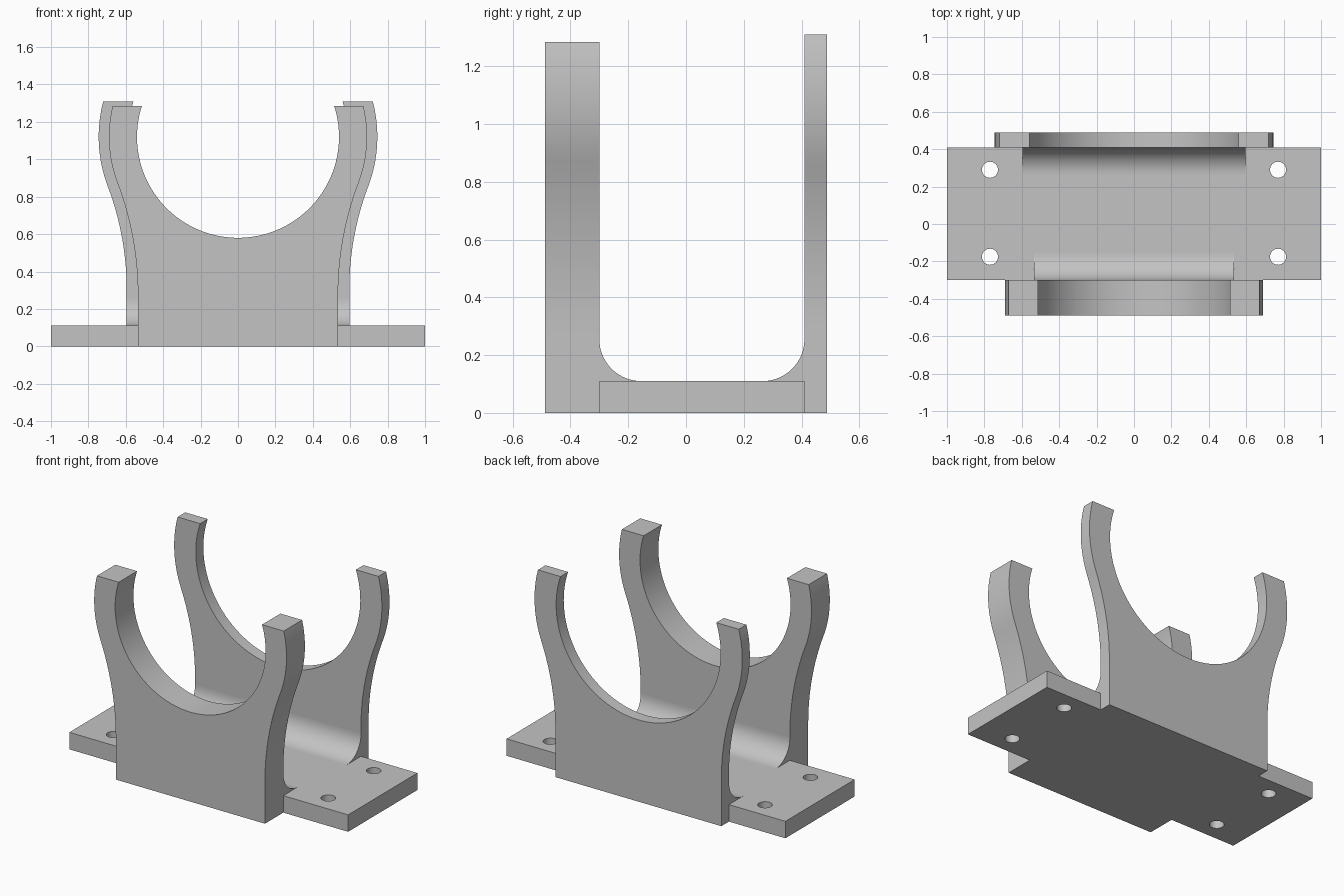
import bpy
import bmesh
import math
from mathutils import Vector

cube = bpy.data.objects.get("Cube")
if cube:
    bpy.data.objects.remove(cube, do_unlink=True)

# Single grey material
GREY = (0.55, 0.55, 0.55, 1.0)
grey = bpy.data.materials.new("plain grey")
grey.use_nodes = True
grey.diffuse_color = GREY
grey.node_tree.nodes["Principled BSDF"].inputs["Base Color"].default_value = GREY

AXIS_Z = 1.12               # height of the cradle axis
BASE_TOP = 0.11
Y_FRONT, Y_BACK = -0.30, 0.41   # inner faces of the two plates
FILLET = 0.145


def arc(cx, cy, r, start, end, steps):
    """Points on a circular arc, angles in radians."""
    angles = [start + (end - start) * i / steps for i in range(steps + 1)]
    return [(cx + r * math.cos(a), cy + r * math.sin(a)) for a in angles]


def prism(name, points, offset):
    """Extrude a closed outline along the offset vector."""
    bm = bmesh.new()
    face = bm.faces.new([bm.verts.new(p) for p in points])
    moved = bmesh.ops.extrude_face_region(bm, geom=[face])["geom"]
    verts = [v for v in moved if isinstance(v, bmesh.types.BMVert)]
    bmesh.ops.translate(bm, verts=verts, vec=Vector(offset))
    if face.is_valid and len(bm.faces) == len(points) + 1:
        bm.faces.new(face.verts)
    bmesh.ops.recalc_face_normals(bm, faces=bm.faces)
    mesh = bpy.data.meshes.new(name)
    bm.to_mesh(mesh)
    bm.free()
    mesh.materials.append(grey)
    obj = bpy.data.objects.new(name, mesh)
    bpy.context.collection.objects.link(obj)
    return obj


def select_only(obj):
    bpy.ops.object.select_all(action='DESELECT')
    obj.select_set(True)
    bpy.context.view_layer.objects.active = obj


def cradle_plate(name, y0, y1, bore, outer, half_width, top):
    """Upright plate with an open round bore and waisted sides."""
    rise = top - AXIS_Z
    # Concave flank, tangent to the outer circle and to the vertical foot
    tangent = math.radians(20.75)
    c = math.cos(tangent)
    flank = (outer * c - half_width) / (1 - c)
    foot_z = AXIS_Z - (outer + flank) * math.sin(tangent)
    side = [(half_width, 0)]
    side += arc(half_width + flank, foot_z, flank, math.pi, math.pi - tangent, 16)
    side += arc(0, AXIS_Z, outer, -tangent, math.asin(rise / outer), 16)[1:]
    # Bore from the tip down to its lowest point
    side += arc(0, AXIS_Z, bore, math.asin(rise / bore), -math.pi / 2, 40)
    mirrored = [(-x, z) for x, z in reversed(side[:-1])]
    outline = [(x, y0, z) for x, z in side + mirrored]
    return prism(name, outline, (0, y1 - y0, 0))


def fillet(name, y, direction, half_width):
    """Concave blend between a plate and the base."""
    curve = arc(y + direction * FILLET, BASE_TOP + FILLET, FILLET,
                math.pi if direction > 0 else 0, 
                1.5 * math.pi if direction > 0 else -0.5 * math.pi, 16)
    outline = [(-half_width, a, b) for a, b in [(y, BASE_TOP)] + curve]
    return prism(name, outline, (2 * half_width, 0, 0))


# Base with four screw holes
base = prism("base_plate", [(-1, Y_FRONT, 0), (1, Y_FRONT, 0),
                            (1, Y_BACK, 0), (-1, Y_BACK, 0)], (0, 0, BASE_TOP))
for x in (-0.77, 0.77):
    for y in (-0.175, 0.29):
        ring = [(px, py, -0.1) for px, py in arc(x, y, 0.043, 0, 2 * math.pi, 32)[:-1]]
        cutter = prism("hole_cutter", ring, (0, 0, 0.4))
        cutter.hide_render = True
        cut = base.modifiers.new("screw_hole", 'BOOLEAN')
        cut.operation = 'DIFFERENCE'
        cut.solver = 'EXACT'
        cut.object = cutter
        select_only(base)
        bpy.ops.object.modifier_apply(modifier=cut.name)
        bpy.data.objects.remove(cutter, do_unlink=True)

# Cradle plates and their blends
parts = [
    base,
    cradle_plate("front_cradle", -0.488, Y_FRONT, 0.54, 0.69, 0.535, 1.285),
    cradle_plate("back_cradle", Y_BACK, 0.488, 0.59, 0.745, 0.595, 1.31),
    fillet("front_fillet", Y_FRONT, 1, 0.535),
    fillet("back_fillet", Y_BACK, -1, 0.595),
]
for part in parts:
    select_only(part)
    bpy.ops.object.shade_smooth_by_angle(angle=math.radians(30))
